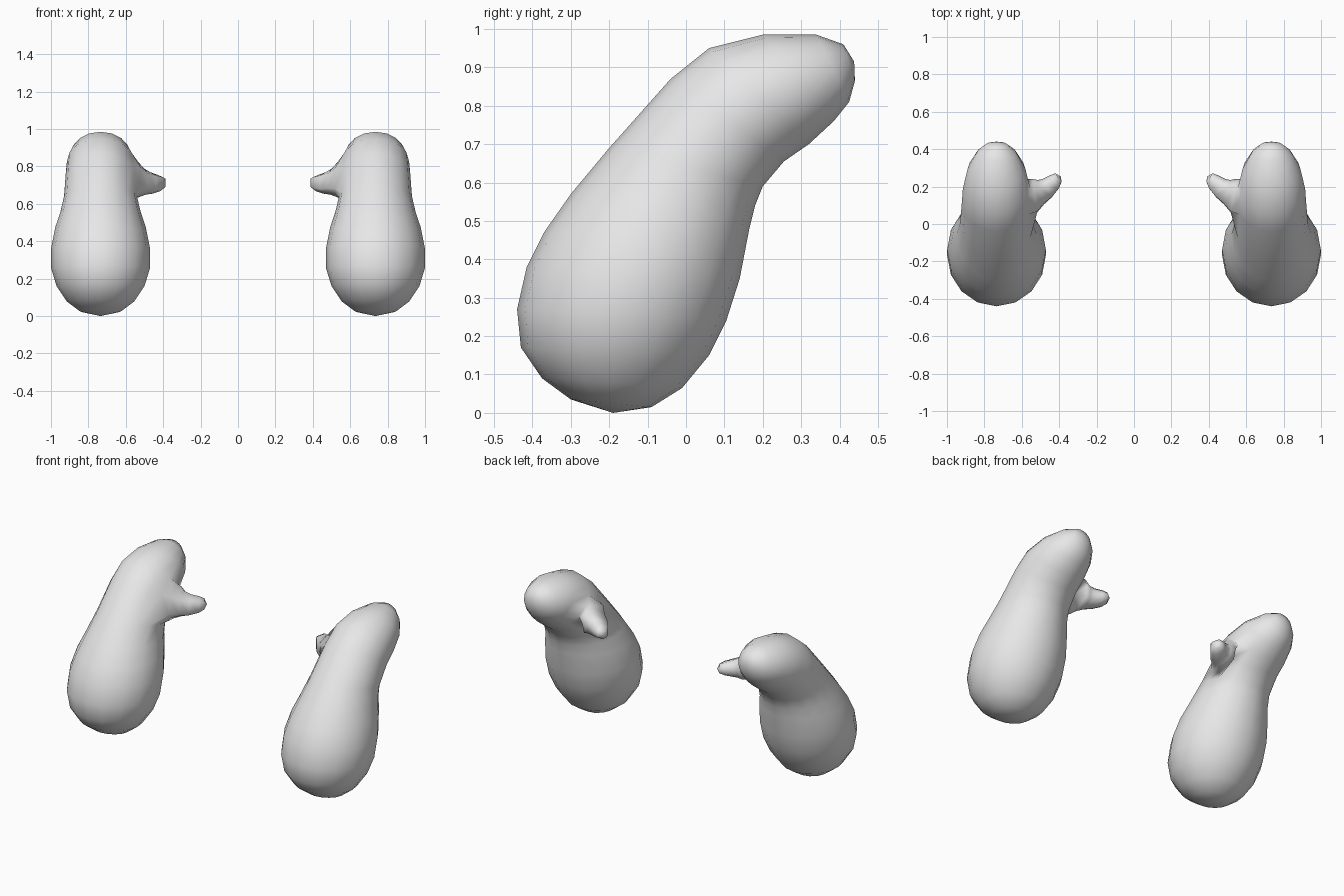
import bpy, bmesh, math
from mathutils import Vector

cube = bpy.data.objects.get("Cube")
if cube:
    bpy.data.objects.remove(cube, do_unlink=True)

mat = bpy.data.materials.new("light grey")
mat.use_nodes = True
grey = (0.8, 0.8, 0.8, 1)
mat.diffuse_color = grey
mat.node_tree.nodes["Principled BSDF"].inputs["Base Color"].default_value = grey

SIDES = 16
OFFSET = 0.735

# Mitten cross-sections: back edge (y, z), palm edge (y, z), half width
RINGS = [
    ((-.30, .035), (-.09, .015), .11),
    ((-.375, .09), (-.01, .065), .18),
    ((-.43, .17), (.06, .15), .235),
    ((-.44, .27), (.105, .24), .264),
    ((-.415, .38), (.14, .35), .264),
    ((-.37, .47), (.165, .48), .242),
    ((-.30, .57), (.18, .54), .215),
    ((-.20, .69), (.20, .59), .195),
    ((-.04, .87), (.255, .655), .186),
    ((.06, .95), (.32, .70), .18),
    ((.20, .985), (.385, .76), .155),
    ((.34, .985), (.425, .81), .105),
    ((.41, .96), (.44, .865), .055),
]
WRIST, TIP = (0, -.19, 0), (0, .438, .915)

# Thumb sections: centre, direction, radius
THUMB = [
    ((.205, .145, .732), (1, .15, 0), .098),
    ((.238, .165, .720), (1, .25, 0), .073),
    ((.275, .188, .713), (.85, .45, -.05), .060),
    ((.313, .222, .712), (.8, .55, -.05), .047),
    ((.333, .245, .713), (.8, .55, 0), .032),
]
THUMB_RING = 8


def make_hand(name, side):
    bm = bmesh.new()
    # Mitten body lofted through the sections
    loops = []
    for back, palm, width in RINGS:
        b, p = Vector((0, *back)), Vector((0, *palm))
        mid, half = (b + p) / 2, (p - b) / 2
        loop = []
        for i in range(SIDES):
            a = math.tau * i / SIDES
            loop.append(bm.verts.new(mid + half * math.sin(a) + Vector((width * math.cos(a), 0, 0))))
        loops.append(loop)
    thumb_faces = []
    for r in range(len(loops) - 1):
        for i in range(SIDES):
            j = (i + 1) % SIDES
            face = bm.faces.new((loops[r][i], loops[r][j], loops[r + 1][j], loops[r + 1][i]))
            if r in (THUMB_RING - 1, THUMB_RING) and i in (0, SIDES - 1):
                thumb_faces.append(face)
    for pole, loop in ((WRIST, loops[0]), (TIP, loops[-1])):
        v = bm.verts.new(pole)
        for i in range(SIDES):
            bm.faces.new((v, loop[i], loop[(i + 1) % SIDES]))
    bmesh.ops.recalc_face_normals(bm, faces=bm.faces[:])

    # Thumb grown out of the inner side, one section at a time
    hub = loops[THUMB_RING][0]
    for centre, direction, radius in THUMB:
        bmesh.ops.inset_region(bm, faces=thumb_faces, thickness=0.004)
        c, d = Vector(centre), Vector(direction).normalized()
        verts = {v for f in thumb_faces for v in f.verts}
        hub = next(v for v in verts if all(v in f.verts for f in thumb_faces))
        start = hub.co.copy()
        for v in verts:
            if v is hub:
                v.co = c + d * 0.014
            else:
                off = v.co - start
                v.co = c + (off - d * off.dot(d)).normalized() * radius

    # Place the hand, mirrored for the other side
    for v in bm.verts:
        v.co.x = side * (v.co.x - OFFSET)
    bmesh.ops.recalc_face_normals(bm, faces=bm.faces[:])
    for f in bm.faces:
        f.smooth = True
    mesh = bpy.data.meshes.new(name)
    bm.to_mesh(mesh)
    bm.free()
    mesh.materials.append(mat)
    bpy.context.collection.objects.link(bpy.data.objects.new(name, mesh))


make_hand("right_hand", 1)
make_hand("left_hand", -1)
